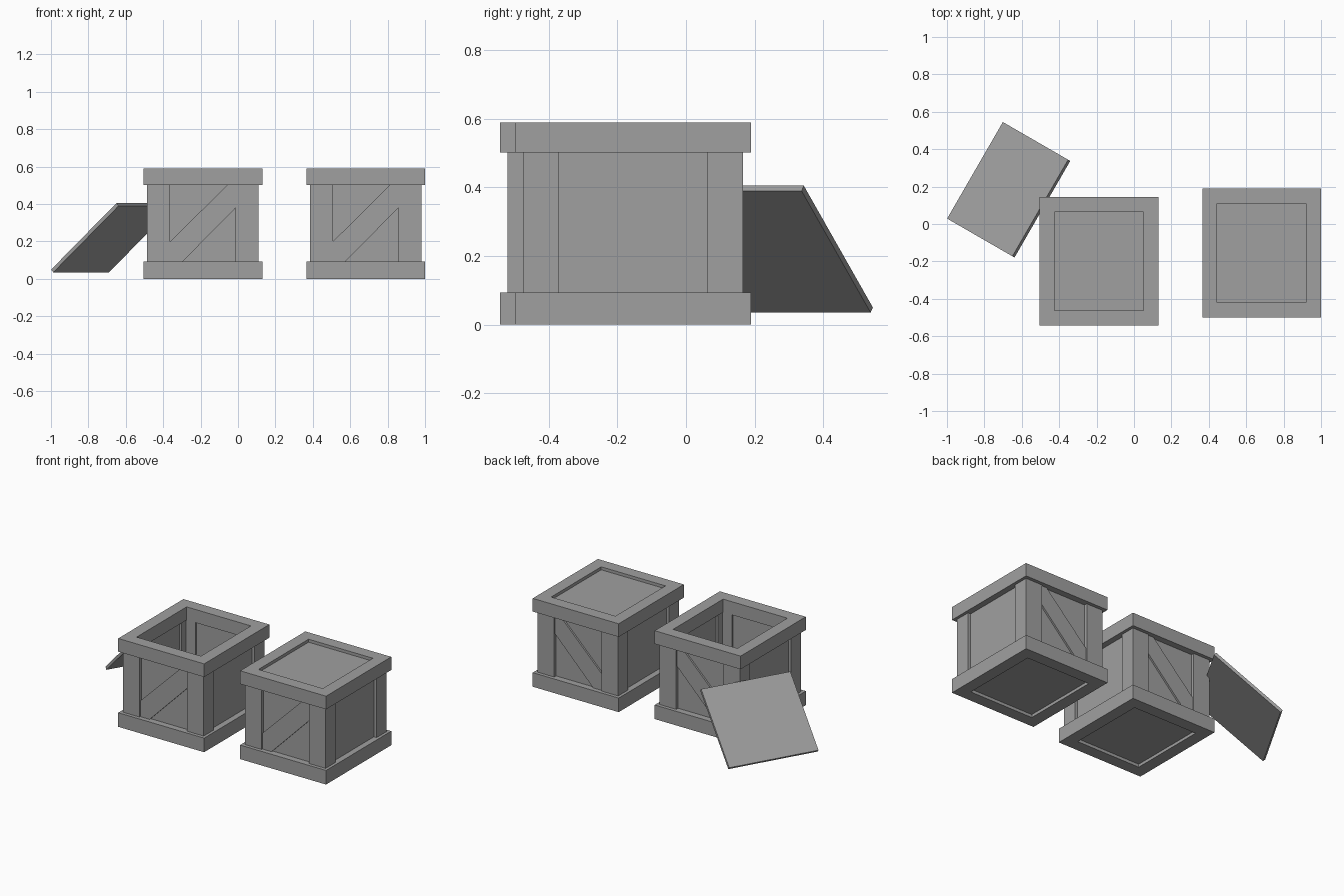
import bpy
import bmesh
from math import radians
from mathutils import Matrix, Vector

cube = bpy.data.objects.get("Cube")
if cube:
    bpy.data.objects.remove(cube, do_unlink=True)

grey = bpy.data.materials.new("plain_grey")
grey.use_nodes = True
grey.diffuse_color = (0.35, 0.35, 0.35, 1)
grey.node_tree.nodes["Principled BSDF"].inputs["Base Color"].default_value = (0.35, 0.35, 0.35, 1)

# Crate dimensions, as half sizes around the crate's centre
RIM_X, RIM_Y, RIM_W = 0.3175, 0.344, 0.08
BODY_X, BODY_Y = 0.298, 0.321
GAP_X, GAP_Y = 0.175, 0.217
LOW, HIGH, TOP = 0.094, 0.502, 0.59
POST_T, RECESS, BOARD = 0.055, 0.02, 0.02
LID = (0.537, 0.596, BOARD)


def finish(name, bm, matrix):
    bmesh.ops.recalc_face_normals(bm, faces=bm.faces)
    mesh = bpy.data.meshes.new(name)
    bm.to_mesh(mesh)
    bm.free()
    mesh.materials.append(grey)
    obj = bpy.data.objects.new(name, mesh)
    obj.matrix_world = matrix
    bpy.context.collection.objects.link(obj)


def box(name, size, centre, matrix):
    bm = bmesh.new()
    bmesh.ops.create_cube(bm, size=1)
    bmesh.ops.scale(bm, vec=size, verts=bm.verts)
    bmesh.ops.translate(bm, vec=centre, verts=bm.verts)
    finish(name, bm, matrix)


def prism(name, points, offset, matrix):
    """Extrude one flat outline along the offset."""
    bm = bmesh.new()
    face = bm.faces.new([bm.verts.new(p) for p in points])
    result = bmesh.ops.extrude_face_region(bm, geom=[face], use_keep_orig=True)
    moved = [v for v in result["geom"] if isinstance(v, bmesh.types.BMVert)]
    bmesh.ops.translate(bm, vec=offset, verts=moved)
    finish(name, bm, matrix)


def frame(name, z0, z1, matrix):
    """Rectangular ring with an open middle."""
    bm = bmesh.new()
    corners = [(-1, -1), (1, -1), (1, 1), (-1, 1)]
    loops = []
    for inset, z in ((0, z0), (0, z1), (RIM_W, z1), (RIM_W, z0)):
        loops.append([bm.verts.new((x * (RIM_X - inset), y * (RIM_Y - inset), z)) for x, y in corners])
    for i in range(4):
        a, b = loops[i], loops[(i + 1) % 4]
        for j in range(4):
            k = (j + 1) % 4
            bm.faces.new((a[j], a[k], b[k], b[j]))
    finish(name, bm, matrix)


def crate(label, x, y):
    m = Matrix.Translation((x, y, 0))
    mid, tall = (LOW + HIGH) / 2, HIGH - LOW
    frame(label + "_bottom_frame", 0, LOW, m)
    frame(label + "_top_frame", HIGH, TOP, m)
    box(label + "_floor", LID, (0, 0, 0.03), m)

    # L-shaped corner posts
    outline = [(BODY_X, BODY_Y), (GAP_X, BODY_Y), (GAP_X, BODY_Y - POST_T),
               (BODY_X - POST_T, BODY_Y - POST_T), (BODY_X - POST_T, GAP_Y), (BODY_X, GAP_Y)]
    for sx, side in ((-1, "right"), (1, "left")):
        for sy, end in ((-1, "front"), (1, "back")):
            prism(f"{label}_{end}_{side}_post", [(sx * px, sy * py, LOW) for px, py in outline],
                  Vector((0, 0, tall)), m)

    # Recessed wall panels
    inset = RECESS + BOARD / 2
    for s, side, end in ((-1, "right", "front"), (1, "left", "back")):
        box(f"{label}_{side}_panel", (BOARD, 2 * GAP_Y + 0.1, tall), (s * (BODY_X - inset), 0, mid), m)
        box(f"{label}_{end}_panel", (2 * GAP_X + 0.1, BOARD, tall), (0, s * (BODY_Y - inset), mid), m)

        # Diagonal brace standing just proud of the panel
        brace = [(-GAP_X, LOW), (-0.107, LOW), (GAP_X, 0.38),
                 (GAP_X, HIGH), (0.13, HIGH), (-GAP_X, 0.2)]
        prism(f"{label}_{end}_brace", [(px, s * (BODY_Y - RECESS - 0.005), pz) for px, pz in brace],
              Vector((0, s * 0.017, 0)), m)
    return m


crate("open_crate", -0.1875, -0.199)
closed = crate("closed_crate", 0.6825, -0.155)
box("closed_crate_lid", LID, (0, 0, TOP - 0.03), closed)

# Loose lid leaning on the open crate
lean = (Matrix.Translation((-0.67, 0.183, 0.22))
        @ Matrix.Rotation(radians(-30), 4, "Z") @ Matrix.Rotation(radians(-41.4), 4, "Y"))
box("loose_lid", LID, (0, 0, 0), lean)
